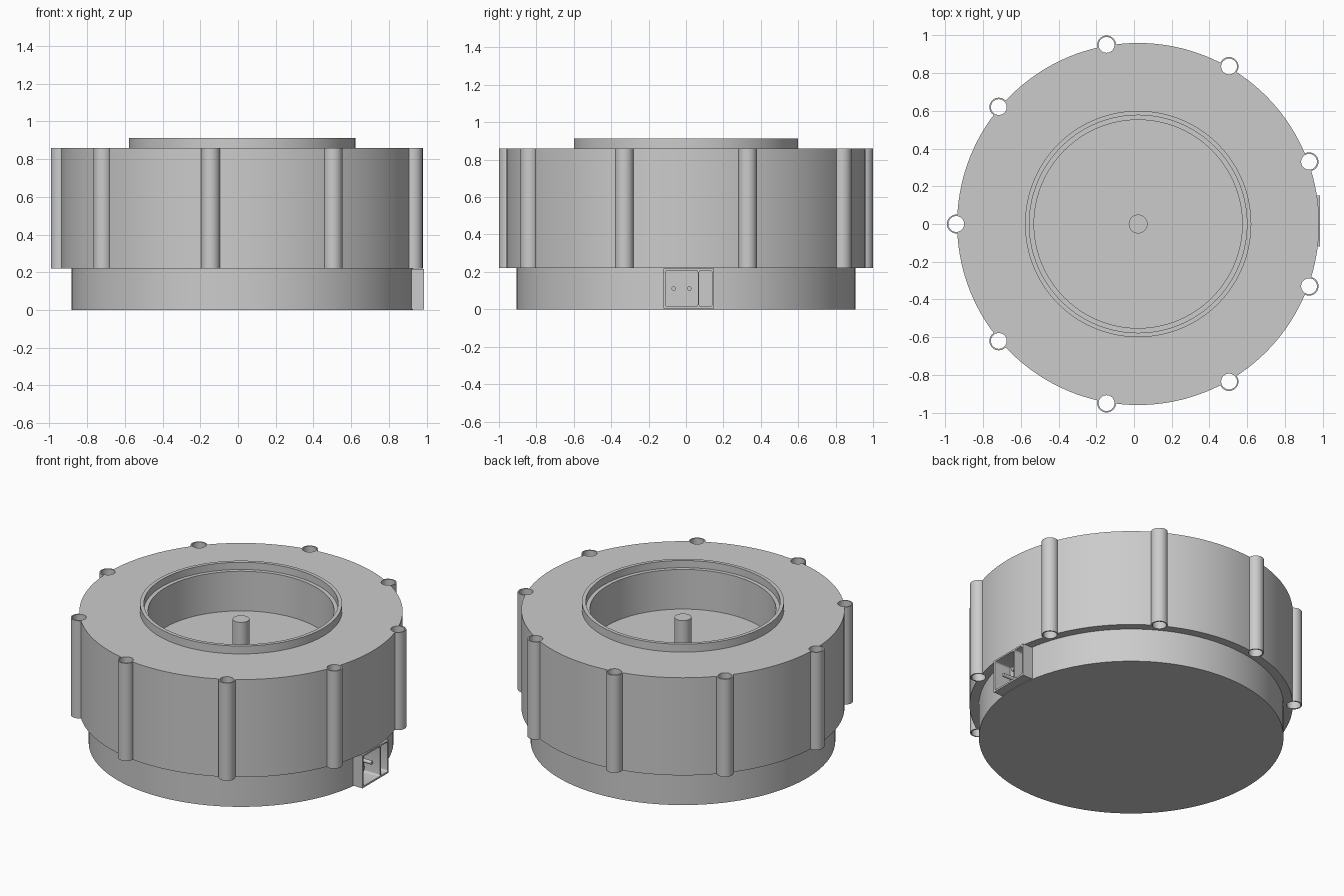
import bpy, bmesh
from math import pi, cos, sin, radians
from mathutils import Matrix, Vector

if "Cube" in bpy.data.objects:
    bpy.data.objects.remove(bpy.data.objects["Cube"])

CX = 0.022      # axis of the round parts
TUBE_R = 0.9646  # bolt circle radius


def finish(name, bm):
    bmesh.ops.recalc_face_normals(bm, faces=bm.faces)
    me = bpy.data.meshes.new(name)
    bm.to_mesh(me)
    bm.free()
    ob = bpy.data.objects.new(name, me)
    bpy.context.collection.objects.link(ob)
    return ob


def lathe(name, profile, seg=144):
    """Spin (radius, z) points, starting and ending on the axis, about z."""
    bm = bmesh.new()
    rings = [[bm.verts.new((CX + r * cos(2 * pi * i / seg), r * sin(2 * pi * i / seg), z))
              for i in range(seg)] for r, z in profile]
    for a, b in zip(rings, rings[1:]):
        for i in range(seg):
            j = (i + 1) % seg
            bm.faces.new((a[i], a[j], b[j], b[i]))
    bm.faces.new(rings[0])
    bm.faces.new(rings[-1])
    return finish(name, bm)


def cylinders(name, places, r, length, axis='Z', seg=32):
    bm = bmesh.new()
    turn = Matrix.Rotation(pi / 2, 4, 'Y') if axis == 'X' else Matrix()
    for p in places:
        bmesh.ops.create_cone(bm, cap_ends=True, segments=seg, radius1=r, radius2=r,
                              depth=length, matrix=Matrix.Translation(p) @ turn)
    return finish(name, bm)


def boxes(name, bounds, round_r=0):
    """Boxes from (x0, x1, y0, y1, z0, z1); edges along x can be rounded."""
    bm = bmesh.new()
    for x0, x1, y0, y1, z0, z1 in bounds:
        m = Matrix.Translation(((x0 + x1) / 2, (y0 + y1) / 2, (z0 + z1) / 2))
        bmesh.ops.create_cube(bm, size=1, matrix=m @ Matrix.Diagonal((x1 - x0, y1 - y0, z1 - z0, 1)))
    if round_r:
        edges = [e for e in bm.edges if abs(e.verts[0].co.x - e.verts[1].co.x) > 1e-4]
        bmesh.ops.bevel(bm, geom=edges, offset=round_r, segments=4, profile=0.5, affect='EDGES')
    return finish(name, bm)


def boolean(ob, tool, op):
    mod = ob.modifiers.new(op, 'BOOLEAN')
    mod.operation, mod.object, mod.solver = op, tool, 'EXACT'
    bpy.context.view_layer.objects.active = ob
    bpy.ops.object.modifier_apply(modifier=mod.name)
    bpy.data.objects.remove(tool)


def smooth(ob):
    bpy.ops.object.select_all(action='DESELECT')
    ob.select_set(True)
    bpy.context.view_layer.objects.active = ob
    bpy.ops.object.shade_smooth_by_angle(angle=radians(30))


# Main housing with raised rim, ledge and bore
housing = lathe("housing", [(0.02, 0.22), (0.96, 0.22), (0.96, 0.86), (0.60, 0.86), (0.60, 0.912),
                            (0.577, 0.912), (0.577, 0.865), (0.552, 0.865), (0.552, 0.605), (0.02, 0.605)])

# Nine bolt tubes around the housing
angles = [pi + i * 2 * pi / 9 for i in range(9)]
spots = [Vector((CX + TUBE_R * cos(a), TUBE_R * sin(a), 0.54)) for a in angles]
boolean(housing, cylinders("bolt_tubes", spots, 0.05, 0.64), 'UNION')
boolean(housing, cylinders("bolt_holes", spots, 0.042, 1.0), 'DIFFERENCE')

# Central shaft
shaft = cylinders("shaft", [Vector((CX, 0, 0.705))], 0.05, 0.21)

# Base with connector block and its two sockets
base = lathe("base", [(0.02, 0.0), (0.905, 0.0), (0.905, 0.22), (0.02, 0.22)])
boolean(base, boxes("connector_block", [(0.80, 0.987, -0.12, 0.15, 0.003, 0.218)]), 'UNION')
boolean(base, boxes("connector_sockets", [(0.87, 1.1, -0.11, 0.063, 0.014, 0.208),
                                          (0.87, 1.1, 0.07, 0.14, 0.014, 0.208)], 0.012), 'DIFFERENCE')

# Connector pins
pins = cylinders("connector_pins", [Vector((0.91, y, 0.111)) for y in (-0.066, 0.018)],
                 0.012, 0.1, 'X', 16)

for part in (housing, shaft, base, pins):
    smooth(part)
